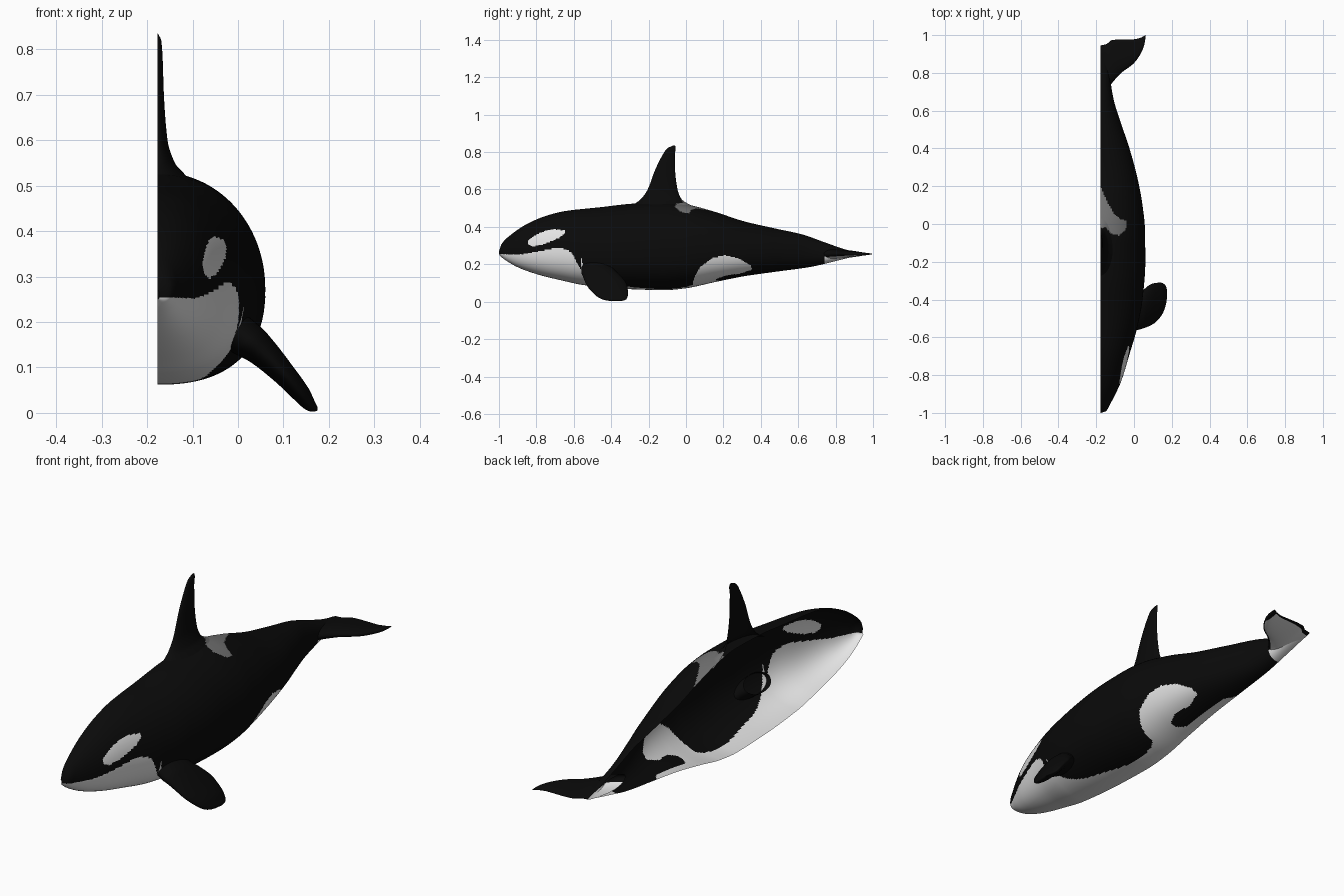
import bpy
import bmesh
import math
from mathutils import Vector

if "Cube" in bpy.data.objects:
    bpy.data.objects.remove(bpy.data.objects["Cube"], do_unlink=True)

CUT = -0.177  # flat open side of the half body
TAIL_END = 0.945
BLACK, WHITE, GREY = range(3)


def make_material(name, value):
    mat = bpy.data.materials.new(name)
    mat.use_nodes = True
    colour = (value, value, value, 1)
    mat.diffuse_color = colour
    shader = mat.node_tree.nodes["Principled BSDF"]
    shader.inputs["Base Color"].default_value = colour
    shader.inputs["Roughness"].default_value = 0.6
    return mat


MATERIALS = [make_material("black_skin", 0.003),
             make_material("white_skin", 0.78),
             make_material("grey_saddle", 0.17)]


def curve(points, t, column=1):
    """Smooth interpolation that never overshoots its points."""
    count = len(points)
    t = min(max(t, points[0][0]), points[-1][0])
    i = 0
    while i < count - 2 and t > points[i + 1][0]:
        i += 1

    def slope(k):
        a, b = points[k], points[k + 1]
        return (b[column] - a[column]) / (b[0] - a[0])

    def tangent(k):
        if k == 0:
            return slope(0)
        if k == count - 1:
            return slope(count - 2)
        before, after = slope(k - 1), slope(k)
        if before * after <= 0:
            return 0
        return 2 * before * after / (before + after)

    a, b = points[i], points[i + 1]
    span = b[0] - a[0]
    u = (t - a[0]) / span
    bulge = u * (1 - u) * ((1 - u) * (tangent(i) - slope(i)) - u * (tangent(i + 1) - slope(i)))
    return a[column] + u * (b[column] - a[column]) + span * bulge


def inside(polygon, p, q):
    """Is the point within the outline?"""
    result = False
    for (a, b), (c, d) in zip(polygon, polygon[1:] + polygon[:1]):
        if (b > q) != (d > q) and p < a + (c - a) * (q - b) / (d - b):
            result = not result
    return result


def loft(name, rings, rule, half_shell):
    """Skin a row of equally long point rings and colour the faces by a rule."""
    bm = bmesh.new()
    rows = [[bm.verts.new(p) for p in ring] for ring in rings]
    for r, s in zip(rows, rows[1:]):
        for i in range(len(r) - 1):
            bm.faces.new((r[i], r[i + 1], s[i + 1], s[i]))
    bmesh.ops.remove_doubles(bm, verts=bm.verts, dist=0.00002)
    # Turn the skin outwards
    centre = sum((v.co for v in bm.verts), Vector()) / len(bm.verts)
    if half_shell:
        centre.x = CUT
    bm.normal_update()
    outward = sum(f.normal.dot(f.calc_center_median() - centre) * f.calc_area() for f in bm.faces)
    if outward < 0:
        bmesh.ops.reverse_faces(bm, faces=bm.faces)
    bm.normal_update()
    for f in bm.faces:
        f.smooth = True
        f.material_index = rule(f.calc_center_median(), f.normal)
    mesh = bpy.data.meshes.new(name)
    bm.to_mesh(mesh)
    bm.free()
    for mat in MATERIALS:
        mesh.materials.append(mat)
    obj = bpy.data.objects.new(name, mesh)
    bpy.context.collection.objects.link(obj)
    return obj


# Body profiles along y: back line, belly line and half width
BACK = [(-1, .27), (-.985, .31), (-.94, .355), (-.86, .41), (-.76, .455), (-.65, .484),
        (-.46, .505), (-.27, .525), (-.1, .53), (0, .52), (.14, .485), (.31, .43),
        (.47, .393), (.62, .36), (.74, .318), (.85, .28), (TAIL_END, .257)]
BELLY = [(-1, .25), (-.97, .225), (-.89, .18), (-.78, .142), (-.67, .115), (-.54, .088),
         (-.3, .067), (-.11, .062), (0, .072), (.15, .104), (.31, .136), (.5, .163),
         (.66, .185), (.8, .217), (.9, .242), (TAIL_END, .253)]
WIDTH = [(-1, .004), (-.99, .03), (-.955, .05), (-.91, .074), (-.83, .11), (-.69, .153),
         (-.54, .196), (-.4, .222), (-.2, .237), (-.03, .235), (.1, .222), (.24, .196),
         (.4, .153), (.54, .106), (.66, .069), (.75, .054), (.85, .045), (TAIL_END, .004)]

# Marking outlines seen from the side (y, z)
CHIN = [(-1.1, .256), (-.89, .252), (-.78, .27), (-.72, .283), (-.675, .287), (-.635, .278),
        (-.61, .26), (-.58, .205), (-.55, .15), (-.5, 0), (-1.1, 0)]
EYE_PATCH = [(-.845, .325), (-.83, .34), (-.78, .37), (-.74, .382), (-.7, .388), (-.645, .38),
             (-.65, .362), (-.68, .34), (-.757, .308), (-.82, .295), (-.842, .305)]
FLANK = [(.03, .06), (.04, .12), (.075, .185), (.14, .233), (.21, .248), (.29, .228),
         (.345, .195), (.353, .172), (.29, .15), (.21, .14), (.16, .12), (.14, .06)]
# Grey saddle seen from above (half width, y)
SADDLE = [(-.01, .2), (0, .195), (.037, .115), (.074, .05), (.1, .03), (.137, .015), (.14, -.02),
          (.1, -.06), (.06, -.055), (.03, -.02), (-.01, -.02)]
# Half width of the white belly strip along y
STRIP = [(-.56, .19), (-.5, .155), (-.4, .12), (-.3, .105), (-.1, .075), (0, .085),
         (.08, .13), (.14, .1), (.2, .045), (.3, .04), (.42, .03), (.46, 0)]


def body_middle(y):
    low, high = curve(BELLY, y), curve(BACK, y)
    return low + 0.45 * (high - low)


def markings(p, normal):
    x, y, z = p.x - CUT, p.y, p.z
    if z > body_middle(y) and y < 0.3 and inside(SADDLE, x, y):
        return GREY
    if any(inside(shape, y, z) for shape in (CHIN, EYE_PATCH, FLANK)):
        return WHITE
    if z < body_middle(y):
        if STRIP[0][0] < y < STRIP[-1][0] and x < curve(STRIP, y):
            return WHITE
        if y > 0.74 and normal.z < -0.15:
            return WHITE
    return BLACK


def signed_power(value, power):
    return math.copysign(abs(value) ** power, value)


# Body: half rings from belly to back, fuller below than above
rings = []
for i in range(361):
    y = -1 + (1 + TAIL_END) * (i / 360) ** 1.2
    low, high, width, mid = curve(BELLY, y), curve(BACK, y), curve(WIDTH, y), body_middle(y)
    ring = []
    for j in range(97):
        a = math.pi * (j / 96 - 0.5)
        power = 0.83 if a < 0 else 0.98
        reach = mid - low if a < 0 else high - mid
        ring.append((CUT + width * max(math.cos(a), 0) ** power, y,
                     mid + reach * signed_power(math.sin(a), power)))
    rings.append(ring)
loft("body", rings, markings, True)

# Dorsal fin: z, front edge, back edge, half thickness
DORSAL = [(.5, -.31, .06, .085), (.53, -.265, 0, .055), (.55, -.24, -.025, .038),
          (.6, -.205, -.045, .022), (.7, -.167, -.058, .014), (.785, -.125, -.06, .011),
          (.82, -.1, -.055, .008), (.834, -.072, -.058, .001)]
rings = []
for i in range(71):
    z = DORSAL[0][0] + (DORSAL[-1][0] - DORSAL[0][0]) * i / 70
    front, back, thick = (curve(DORSAL, z, c) for c in (1, 2, 3))
    rings.append([(CUT + thick * math.sin(math.pi * j / 32),
                   (front + back) / 2 - (back - front) / 2 * math.cos(math.pi * j / 32), z)
                  for j in range(33)])
loft("dorsal_fin", rings, markings, True)

# Flipper: x, z, front edge, back edge, half thickness
FLIPPER = [(-.02, .19, -.56, -.39, .045), (.02, .16, -.56, -.375, .042),
           (.05, .137, -.552, -.35, .035), (.1, .087, -.53, -.315, .026),
           (.14, .041, -.49, -.31, .02), (.16, .015, -.45, -.318, .013),
           (.17, .007, -.41, -.335, .007), (.174, .005, -.37, -.36, .001)]
rings = []
for i in range(61):
    x = FLIPPER[0][0] + (FLIPPER[-1][0] - FLIPPER[0][0]) * i / 60
    z, front, back, thick = (curve(FLIPPER, x, c) for c in (1, 2, 3, 4))
    ring = []
    for j in range(33):
        a = math.tau * j / 32
        lift = thick * math.sin(a)
        ring.append((x + 0.75 * lift, (front + back) / 2 - (back - front) / 2 * math.cos(a),
                     z + 0.66 * lift))
    rings.append(ring)
loft("left_flipper", rings, lambda p, n: BLACK, False)

# Tail fluke: half width, front edge, back edge, half thickness
FLUKE = [(0, .68, .945, .026), (.03, .7, .952, .024), (.06, .745, .973, .021),
         (.11, .8, .978, .016), (.175, .85, .978, .012), (.217, .91, .988, .008),
         (.232, .95, .997, .005), (.238, .985, 1, .001)]


def fluke_rule(p, normal):
    width = p.x - CUT
    front, back = curve(FLUKE, width), curve(FLUKE, width, 2)
    along = (p.y - front) / (back - front)
    return WHITE if normal.z < -0.3 and width < 0.215 and 0.08 < along < 0.93 else BLACK


rings = []
for i in range(81):
    width = FLUKE[-1][0] * i / 80
    front, back, thick = (curve(FLUKE, width, c) for c in (1, 2, 3))
    ring = []
    for j in range(49):
        a = math.tau * j / 48
        taper = 1 + 0.5 * math.cos(a)
        ring.append((CUT + width, (front + back) / 2 - (back - front) / 2 * math.cos(a),
                     0.255 + thick * taper * math.sin(a)))
    rings.append(ring)
loft("left_tail_fluke", rings, fluke_rule, False)
